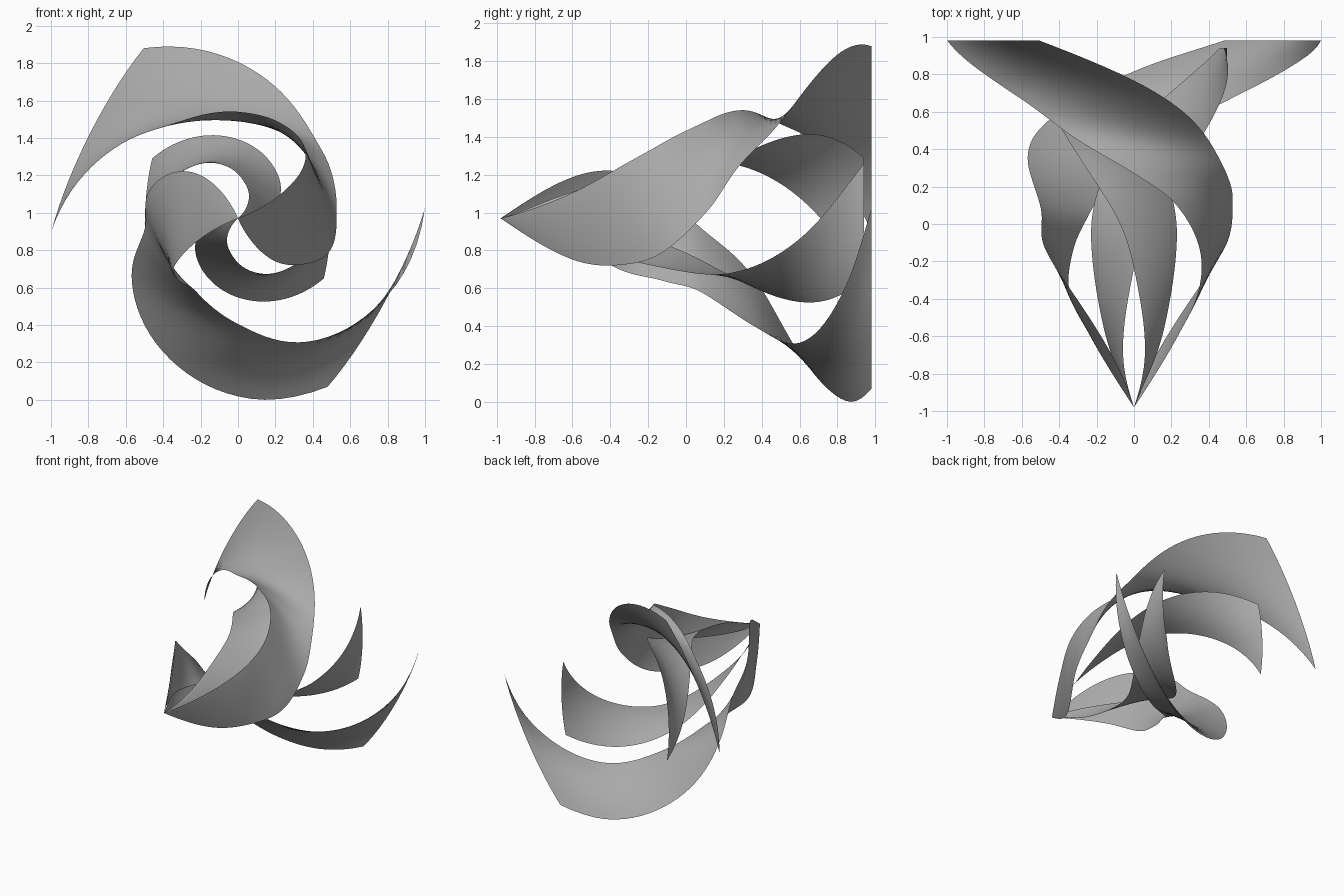
import bpy
import bmesh
from math import sin, cos, radians
from mathutils import Vector

cube = bpy.data.objects.get("Cube")
if cube:
    bpy.data.objects.remove(cube, do_unlink=True)

AXIS_HEIGHT = 0.97
ALONG, ACROSS = 72, 14

grey = bpy.data.materials.new("mid grey")
grey.use_nodes = True
shade = (0.4, 0.4, 0.4, 1)
grey.diffuse_color = shade
grey.node_tree.nodes["Principled BSDF"].inputs["Base Color"].default_value = shade


def slope(stations, i, k):
    """Tangent of column k at station i."""
    a, b = stations[max(i - 1, 0)], stations[min(i + 1, len(stations) - 1)]
    return (b[k] - a[k]) / (b[0] - a[0])


def sample(stations, y):
    """Smooth interpolation of every column at depth y."""
    i = 0
    while i < len(stations) - 2 and y > stations[i + 1][0]:
        i += 1
    a, b = stations[i], stations[i + 1]
    h = b[0] - a[0]
    t = (y - a[0]) / h
    s = 1 - t
    return [a[k] * (1 + 2 * t) * s * s + b[k] * (3 - 2 * t) * t * t
            + h * t * s * (s * slope(stations, i, k) - t * slope(stations, i + 1, k))
            for k in range(1, 5)]


def polar(radius, angle, y):
    a = radians(angle)
    return Vector((radius * cos(a), y, radius * sin(a)))


def blade(name, stations, turn, bulge=0.06):
    """Sheet swept between a trailing and a leading spiral edge."""
    bm = bmesh.new()
    first, last = stations[0][0], stations[-1][0]
    rows = []
    for i in range(ALONG + 1):
        y = first + (last - first) * i / ALONG
        r_trail, a_trail, r_lead, a_lead = sample(stations, y)
        trail = polar(r_trail, a_trail + turn, y)
        lead = polar(r_lead, a_lead + turn, y)
        row = []
        for j in range(ACROSS + 1):
            t = j / ACROSS
            p = trail.lerp(lead, t)
            swell = 1 + bulge * 4 * t * (1 - t)
            row.append(bm.verts.new((p.x * swell, y, p.z * swell + AXIS_HEIGHT)))
        rows.append(row)
    for low, high in zip(rows, rows[1:]):
        for j in range(ACROSS):
            bm.faces.new((low[j], low[j + 1], high[j + 1], high[j]))
    # close the pointed root
    bmesh.ops.remove_doubles(bm, verts=bm.verts, dist=0.0005)
    for face in bm.faces:
        face.smooth = True
    mesh = bpy.data.meshes.new(name)
    bm.to_mesh(mesh)
    bm.free()
    mesh.materials.append(grey)
    obj = bpy.data.objects.new(name, mesh)
    bpy.context.collection.objects.link(obj)


# Stations: depth, trailing radius and angle, leading radius and angle
root = [
    (-0.98, 0, -67, 0, 21),
    (-0.6, 0.28, -51, 0.27, 30),
    (-0.35, 0.42, -36, 0.44, 38),
]
upper = root + [
    (-0.12, 0.52, -20, 0.53, 49),
    (0.12, 0.53, 5, 0.56, 68),
    (0.27, 0.56, 28, 0.57, 90),
    (0.47, 0.61, 51, 0.61, 123),
    (0.67, 0.75, 77, 0.73, 146),
    (0.98, 1.04, 119, 1, 184),
]
lower = root + [
    (-0.12, 0.5, -16, 0.46, 46),
    (0.08, 0.5, 6, 0.45, 60),
    (0.36, 0.65, 29, 0.57, 91),
    (0.6, 0.82, 61, 0.76, 120),
    (0.85, 0.97, 95, 0.92, 158),
    (0.98, 1.02, 118, 1, 183),
]
inner = [
    (-0.98, 0, -205, 0, -139),
    (-0.7, 0.12, -185, 0.12, -119),
    (-0.4, 0.2, -165, 0.2, -99),
    (-0.05, 0.28, -145, 0.28, -79),
    (0.2, 0.34, -123, 0.35, -57),
    (0.6, 0.45, -79, 0.45, -14),
    (0.94, 0.56, -35, 0.56, 31),
]

blade("upper_large_blade", upper, 0)
blade("lower_large_blade", lower, 180)
blade("lower_small_blade", inner, 0)
blade("upper_small_blade", inner, 180)
